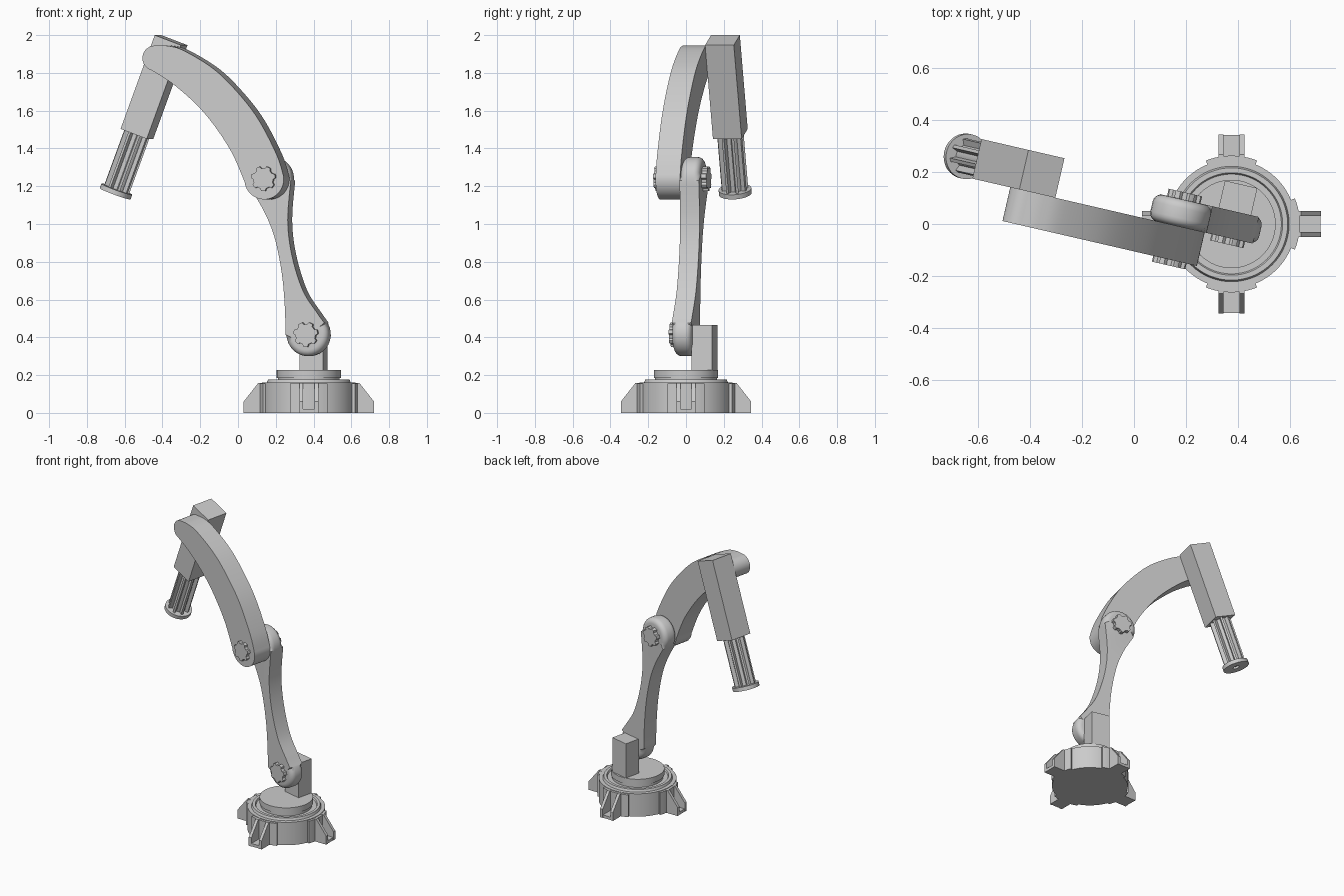
import bpy, bmesh
from math import sin, cos, radians, pi
from mathutils import Matrix, Vector

if "Cube" in bpy.data.objects:
    bpy.data.objects.remove(bpy.data.objects["Cube"])

BASE = Matrix.Translation((0.375, 0, 0))
ARM = BASE @ Matrix.Rotation(radians(-13), 4, 'Z')
HEAD = ARM @ Matrix.Translation((-0.9395, 0.024, 1.477)) @ Matrix.Rotation(radians(20.5), 4, 'Y')


def finish(name, bm, mat, smooth=True):
    bmesh.ops.remove_doubles(bm, verts=bm.verts, dist=1e-5)
    bmesh.ops.recalc_face_normals(bm, faces=bm.faces)
    bm.transform(mat)
    me = bpy.data.meshes.new(name)
    bm.to_mesh(me)
    bm.free()
    ob = bpy.data.objects.new(name, me)
    bpy.context.collection.objects.link(ob)
    if smooth:
        bpy.ops.object.select_all(action='DESELECT')
        ob.select_set(True)
        bpy.context.view_layer.objects.active = ob
        bpy.ops.object.shade_smooth_by_angle(angle=radians(30))
    return ob


def prism(name, pts, y0, y1, mat, round_edges=0.0, smooth=True):
    """Extrude an x-z outline along y, optionally rounding both rims."""
    bm = bmesh.new()
    a = [bm.verts.new((x, y0, z)) for x, z in pts]
    b = [bm.verts.new((x, y1, z)) for x, z in pts]
    caps = [bm.faces.new(a), bm.faces.new(b[::-1])]
    n = len(pts)
    for i in range(n):
        j = (i + 1) % n
        bm.faces.new((a[i], b[i], b[j], a[j]))
    if round_edges:
        rims = [e for f in caps for e in f.edges]
        bmesh.ops.bevel(bm, geom=rims, offset=round_edges, segments=5, profile=0.5,
                        affect='EDGES', clamp_overlap=False)
    return finish(name, bm, mat, smooth)


def lathe(name, prof, mat, n=64, closed=False):
    bm = bmesh.new()
    rings = [[bm.verts.new((r * cos(2 * pi * i / n), r * sin(2 * pi * i / n), z))
              for i in range(n)] for r, z in prof]
    if closed:
        rings.append(rings[0])
    for p, q in zip(rings, rings[1:]):
        for i in range(n):
            j = (i + 1) % n
            bm.faces.new((p[i], p[j], q[j], q[i]))
    return finish(name, bm, mat)


def box(name, lo, hi, mat):
    return prism(name, [(lo[0], lo[2]), (hi[0], lo[2]), (hi[0], hi[2]), (lo[0], hi[2])],
                 lo[1], hi[1], mat, smooth=False)


def arc(c, r, a0, a1, n=18):
    return [(c[0] + r * cos(radians(a0 + (a1 - a0) * i / n)),
             c[1] + r * sin(radians(a0 + (a1 - a0) * i / n))) for i in range(n + 1)]


def spline(pts, n=6):
    """Interior samples of a smooth curve through the points, without its ends."""
    p = [Vector(q) for q in [pts[0]] + pts + [pts[-1]]]
    out = []
    for a, b, c, d in zip(p, p[1:], p[2:], p[3:]):
        for i in range(n):
            t = i / n
            out.append(tuple(0.5 * (2 * b + (c - a) * t + (2 * a - 5 * b + 4 * c - d) * t * t
                                    + (3 * b - a - 3 * c + d) * t ** 3)))
    return out[1:]


# Round base body with stepped collar and turntable
lathe("base_body", [(0, 0), (0.247, 0), (0.247, 0.16), (0.222, 0.16), (0.216, 0.176),
                    (0.197, 0.176), (0.192, 0.166), (0, 0.166)], BASE)
lathe("turntable", [(0, 0.15), (0.163, 0.15), (0.163, 0.186), (0.17, 0.186),
                    (0.17, 0.226), (0, 0.226)], BASE)

# Four feet: raised wall segment, two sloped ribs and a floor plate
for k in range(4):
    m = BASE @ Matrix.Rotation(k * pi / 2, 4, 'Z')
    seg = arc((0, 0), 0.263, -22, 22, 12) + arc((0, 0), 0.23, 22, -22, 12)
    # outline lies in x-z, so turn it upright
    prism(f"base_segment_{k}", seg, -0.156, 0, m @ Matrix.Rotation(pi / 2, 4, 'X')
          @ Matrix.Scale(-1, 4, (0, 1, 0)) @ Matrix.Translation((0, 0.156, 0))
          @ Matrix.Scale(1, 4))
    rib = [(0.24, 0), (0.345, 0), (0.345, 0.06), (0.268, 0.158), (0.24, 0.158)]
    for s, y in (("a", -0.05), ("b", 0.03)):
        prism(f"foot_rib_{k}{s}", rib, y, y + 0.02, m, smooth=False)
    box(f"foot_floor_{k}", (0.24, -0.032, 0), (0.343, 0.032, 0.02), m)

# Fix segment heights: stand every segment on the ground
for ob in bpy.data.objects:
    if ob.name.startswith("base_segment"):
        low = min(v.co.z for v in ob.data.vertices)
        for v in ob.data.vertices:
            v.co.z -= low

# Support post beside the lower joint
box("support_post", (-0.062, 0.046, 0.22), (0.066, 0.157, 0.466), ARM)

# Lower arm: slim waist between two round ends
low_c, top_c = (0, 0.415), (-0.2, 1.24)
end_up, end_low = arc(top_c, 0.115, 215, -5), arc(low_c, 0.115, 30, -180)
right = spline([end_up[-1], (-0.102, 1.02), (-0.08, 0.836), (-0.021, 0.65), (0.057, 0.53), end_low[0]])
left = spline([end_low[-1], (-0.117, 0.545), (-0.133, 0.73), (-0.17, 0.915), (-0.222, 1.05), end_up[0]])
prism("lower_arm", end_up + right + end_low + left, -0.055, 0.05, ARM, round_edges=0.033)

# Upper arm: curved, sharp-edged, tapering to the head
tip, joint = arc((-0.795, 1.878), 0.066, 255, 85), arc((-0.2, 1.237), 0.107, 8, -173)
outer = spline([tip[-1], (-0.725, 1.943), (-0.637, 1.918), (-0.473, 1.82), (-0.338, 1.69),
                (-0.229, 1.55), (-0.131, 1.365), joint[0]])
inner = spline([joint[-1], (-0.388, 1.40), (-0.527, 1.59), (-0.687, 1.735), tip[0]])
prism("upper_arm", tip + outer + joint + inner, -0.187, -0.054, ARM)


# Lobed joint knobs
def knob(name, c, y0, y1):
    pts = []
    for i in range(98):
        a = 2 * pi * i / 98
        r = 0.06 + 0.006 * max(-1, min(1, 2.5 * sin(7 * a)))
        pts.append((c[0] + r * cos(a), c[1] + r * sin(a)))
    prism(name, pts, y0, y1, ARM, round_edges=0)


knob("knob_lower", low_c, -0.08, -0.05)
knob("knob_upper_front", top_c, -0.21, -0.18)
knob("knob_upper_back", top_c, 0.045, 0.078)

# Tilted head block with finned nozzle and end ring
box("head_block", (-0.0758, -0.078, 0), (0.0758, 0.078, 0.53), HEAD)
lathe("nozzle_core", [(0, 0.01), (0.046, 0.01), (0.046, -0.325), (0, -0.325)], HEAD, 32)
lathe("nozzle_ring", [(0.022, -0.312), (0.087, -0.312), (0.087, -0.338), (0.022, -0.338)],
      HEAD, 48, closed=True)
for k in range(8):
    box(f"nozzle_fin_{k}", (0.03, -0.007, -0.32), (0.07, 0.007, 0.005),
        HEAD @ Matrix.Rotation((k + 0.5) * pi / 4, 4, 'Z'))
